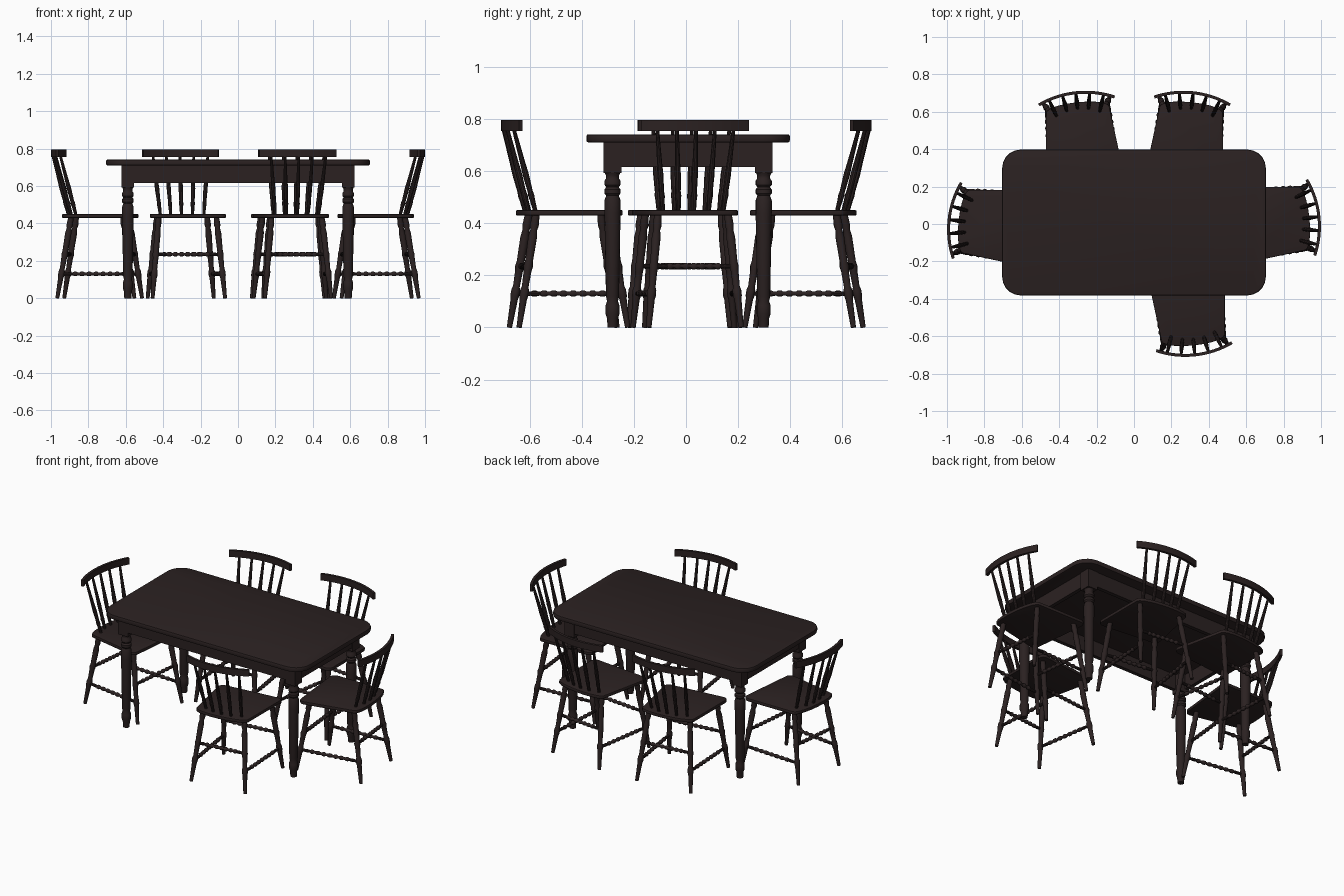
import bpy, bmesh, math
from mathutils import Matrix, Vector

cube = bpy.data.objects.get("Cube")
if cube:
    bpy.data.objects.remove(cube, do_unlink=True)

wood = bpy.data.materials.new("dark_stained_wood")
wood.use_nodes = True
COLOUR = (0.024, 0.0155, 0.0155, 1)
wood.diffuse_color = COLOUR
wood.node_tree.nodes["Principled BSDF"].inputs["Base Color"].default_value = COLOUR


def add_object(name, mesh, matrix=Matrix()):
    ob = bpy.data.objects.new(name, mesh)
    ob.matrix_world = matrix
    bpy.context.scene.collection.objects.link(ob)
    return ob


def finish(bm, name):
    """Turn a bmesh into a mesh with smooth curves and sharp corners."""
    bmesh.ops.recalc_face_normals(bm, faces=bm.faces)
    for f in bm.faces:
        f.smooth = True
    for e in bm.edges:
        e.smooth = e.calc_face_angle(0) < math.radians(35)
    mesh = bpy.data.meshes.new(name)
    bm.to_mesh(mesh)
    bm.free()
    mesh.materials.append(wood)
    return mesh


def turn(bm, start, end, profile, sides=12):
    """Turned rod from start to end; profile holds (fraction, radius)."""
    start, end = Vector(start), Vector(end)
    axis = end - start
    rot = axis.to_track_quat('Z', 'Y')
    rings = []
    for t, r in profile:
        ring = []
        for i in range(sides):
            a = math.tau * i / sides
            offset = rot @ Vector((r * math.cos(a), r * math.sin(a), 0))
            ring.append(bm.verts.new(start + axis * t + offset))
        rings.append(ring)
    for low, high in zip(rings, rings[1:]):
        for i in range(sides):
            j = (i + 1) % sides
            bm.faces.new((low[i], low[j], high[j], high[i]))
    bm.faces.new(rings[0][::-1])
    bm.faces.new(rings[-1])


def slab(outline, z0, z1, corner, segments, edge):
    """Flat board from an outline; corner = (test, radius) rounds corners."""
    bm = bmesh.new()
    low = [bm.verts.new((x, y, z0)) for x, y in outline]
    high = [bm.verts.new((x, y, z1)) for x, y in outline]
    bm.faces.new(low[::-1])
    bm.faces.new(high)
    n = len(outline)
    for i in range(n):
        j = (i + 1) % n
        bm.faces.new((low[i], low[j], high[j], high[i]))
    test, radius = corner
    posts = [e for e in bm.edges
             if abs(e.verts[0].co.z - e.verts[1].co.z) > 1e-4 and test(e.verts[0].co)]
    bmesh.ops.bevel(bm, geom=posts, offset=radius, segments=segments,
                    profile=0.5, affect='EDGES')
    rims = [e for e in bm.edges if abs(e.verts[0].co.z - e.verts[1].co.z) < 1e-5]
    bmesh.ops.bevel(bm, geom=rims, offset=edge, segments=2, profile=0.5, affect='EDGES')
    return bm


def box(bm, lo, hi):
    lo, hi = Vector(lo), Vector(hi)
    size = hi - lo
    m = Matrix.Translation((lo + hi) / 2) @ Matrix.Diagonal((*size, 1))
    bmesh.ops.create_cube(bm, size=1, matrix=m)


# Table top
TABLE = Matrix.Translation((0, 0.008, 0))
corners = [(-0.705, -0.39), (0.705, -0.39), (0.705, 0.39), (-0.705, 0.39)]
bm = slab(corners, 0.71, 0.741, (lambda co: True, 0.1), 5, 0.007)
add_object("table_top", finish(bm, "table_top"), TABLE)

# Table apron boards
bm = bmesh.new()
for s in (-1, 1):
    box(bm, (-0.59, s * 0.308 - 0.012, 0.615), (0.59, s * 0.308 + 0.012, 0.712))
    box(bm, (s * 0.606 - 0.012, -0.29, 0.615), (s * 0.606 + 0.012, 0.29, 0.712))
add_object("table_apron", finish(bm, "table_apron"), TABLE)

# Table legs: square block over a turned post
leg_profile = [(0, .019), (.06, .021), (.09, .027), (.14, .027), (.17, .021), (.2, .025),
               (.74, .031), (.82, .031), (.85, .024), (.865, .031), (.89, .031),
               (.905, .024), (.92, .031), (.945, .031), (.96, .025), (.98, .025), (1, .031)]
bm = bmesh.new()
turn(bm, (0, 0, 0), (0, 0, 0.595), leg_profile, 16)
box(bm, (-0.034, -0.034, 0.592), (0.034, 0.034, 0.712))
leg_mesh = finish(bm, "table_leg")
for side, sx in (("right", -1), ("left", 1)):
    for end, sy in (("front", -1), ("back", 1)):
        place = TABLE @ Matrix.Translation((sx * 0.589, sy * 0.29, 0))
        add_object(f"table_leg_{end}_{side}", leg_mesh, place)

# Chair seat: wide at the front, bowed at the back
parts = {}
back = [(0.17 * math.cos(a), 0.155 + 0.04 * math.sin(a))
        for a in (math.pi * i / 10 for i in range(11))]
seat = [(-0.208, -0.195), (0.208, -0.195)] + back
bm = slab(seat, 0.43, 0.45, (lambda co: co.y < 0, 0.035), 4, 0.004)
parts["seat"] = finish(bm, "seat")

# Chair legs
bm = bmesh.new()
chair_leg = [(0, .010), (.25, .014), (.28, .017), (.33, .017), (.36, .013), (.5, .015),
             (.54, .018), (.58, .015), (.8, .017), (.86, .013), (.9, .017), (1, .014)]
FRONT = (Vector((0.195, -0.212, 0)), Vector((0.155, -0.145, 0.435)))
REAR = (Vector((0.178, 0.205, 0)), Vector((0.135, 0.135, 0.435)))


def flip(v, s):
    return Vector((s * v.x, v.y, v.z))


for s in (-1, 1):
    for foot, top in (FRONT, REAR):
        turn(bm, flip(foot, s), flip(top, s), chair_leg)
parts["legs"] = finish(bm, "chair_legs")

# Stretchers with turned beads
beads = [(0, .007), (.12, .010)]
for i in range(7):
    t = 0.2 + 0.1 * i
    beads += [(t - .035, .008), (t - .015, .0125), (t + .015, .0125), (t + .035, .008)]
beads += [(.88, .010), (1, .007)]


def on_leg(leg, z, s):
    return flip(leg[0].lerp(leg[1], z / leg[1].z), s)


bm = bmesh.new()
for s in (-1, 1):
    turn(bm, on_leg(FRONT, 0.13, s), on_leg(REAR, 0.13, s), beads, 10)
for leg in (FRONT, REAR):
    turn(bm, on_leg(leg, 0.235, -1), on_leg(leg, 0.235, 1), beads, 10)
parts["stretchers"] = finish(bm, "chair_stretchers")

# Curved back rail
RADIUS = 0.5
HALF_ANGLE = math.asin(0.207 / RADIUS)


def rail_point(angle, inset, z):
    r = RADIUS - inset
    return Vector((r * math.sin(angle), 0.254 - RADIUS + r * math.cos(angle), z))


bm = bmesh.new()
sections = []
for i in range(17):
    a = HALF_ANGLE * (i / 8 - 1)
    sections.append([bm.verts.new(rail_point(a, d, z)) for d, z in
                     ((0, .754), (0, .795), (.016, .795), (.016, .754))])
for p, q in zip(sections, sections[1:]):
    for i in range(4):
        j = (i + 1) % 4
        bm.faces.new((p[i], p[j], q[j], q[i]))
bm.faces.new(sections[0])
bm.faces.new(sections[-1][::-1])
parts["back_rail"] = finish(bm, "chair_back_rail")

# Fanned back spindles
bm = bmesh.new()
spindle = [(0, .008), (.15, .010), (.2, .012), (.25, .010), (.45, .012), (.6, .010), (1, .007)]
for k in range(-2, 3):
    bottom = (k * 0.058, 0.162 - 0.007 * k * k, 0.44)
    top = rail_point(math.asin(k * 0.075 / RADIUS), 0.008, 0.765)
    turn(bm, bottom, top, spindle, 10)
parts["back_spindles"] = finish(bm, "chair_back_spindles")

# Five chairs around the table, each slightly askew
chairs = [("back_right", -0.285, 0.457, 6), ("back_left", 0.29, 0.457, -6),
          ("front_left", 0.3, -0.455, 186), ("right_end", -0.744, -0.003, 84),
          ("left_end", 0.744, 0.013, -84)]
for name, x, y, angle in chairs:
    place = Matrix.Translation((x, y, 0)) @ Matrix.Rotation(math.radians(angle), 4, 'Z')
    for part, mesh in parts.items():
        add_object(f"{name}_chair_{part}", mesh, place)
